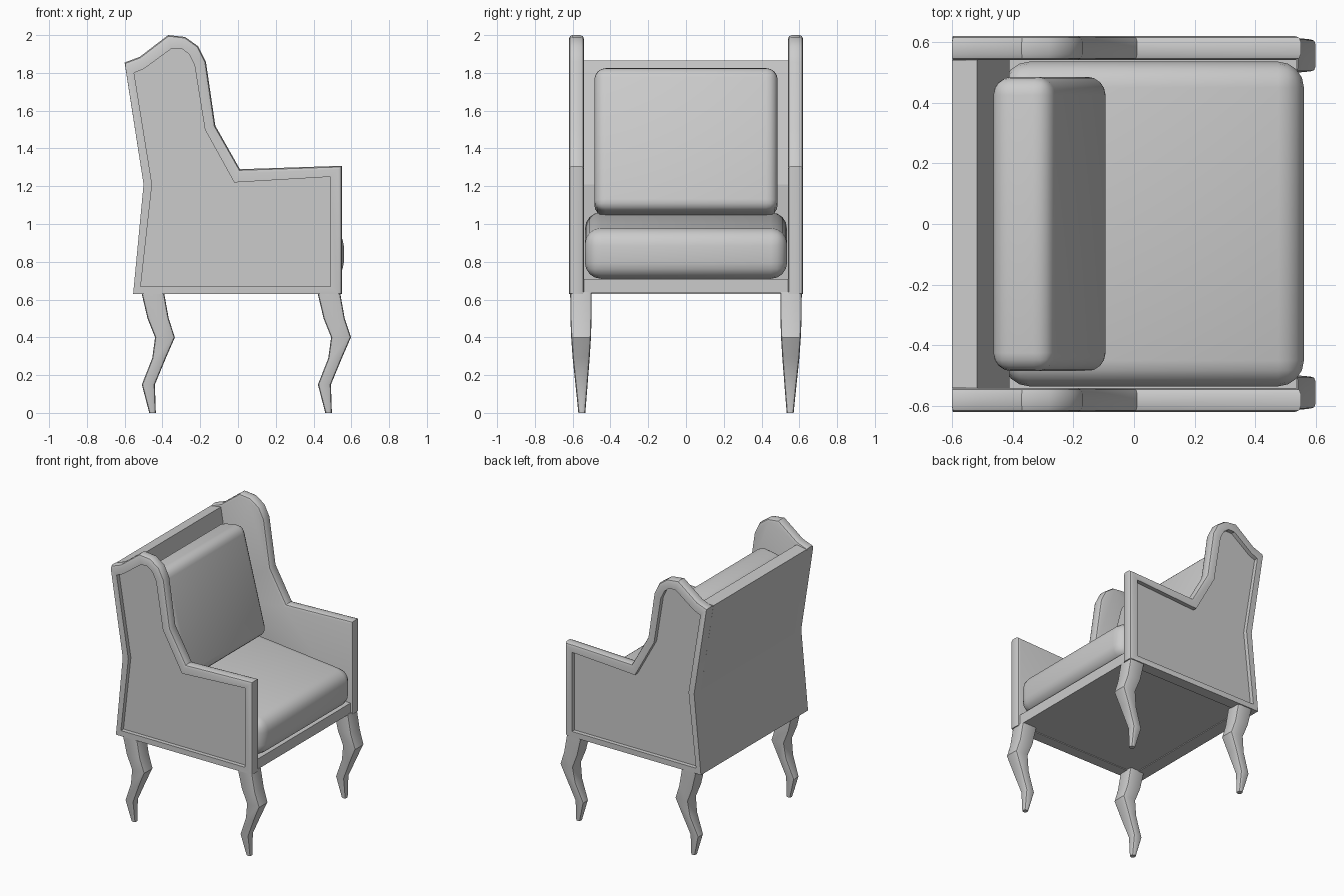
import bpy, bmesh, math

if "Cube" in bpy.data.objects:
    bpy.data.objects.remove(bpy.data.objects["Cube"])


def finish(bm, name, smooth=True):
    bmesh.ops.recalc_face_normals(bm, faces=bm.faces)
    me = bpy.data.meshes.new(name)
    bm.to_mesh(me)
    bm.free()
    ob = bpy.data.objects.new(name, me)
    bpy.context.collection.objects.link(ob)
    if smooth:
        bpy.ops.object.select_all(action='DESELECT')
        ob.select_set(True)
        bpy.context.view_layer.objects.active = ob
        bpy.ops.object.shade_smooth_by_angle(angle=math.radians(30))
    return ob


def bevel(bm, edges, width, segs):
    bmesh.ops.bevel(bm, geom=edges, offset=width, segments=segs, profile=0.5,
                    affect='EDGES', clamp_overlap=True)


def ring(bm, pts, y):
    return [bm.verts.new((x, y, z)) for x, z in pts]


def bridge(bm, a, b):
    n = len(a)
    for i in range(n):
        j = (i + 1) % n
        bm.faces.new((a[i], a[j], b[j], b[i]))


def slab(name, pts, half, width=0, segs=3):
    """Side profile extruded across the chair, optionally rounded."""
    bm = bmesh.new()
    a, b = ring(bm, pts, -half), ring(bm, pts, half)
    bridge(bm, a, b)
    bm.faces.new(a)
    bm.faces.new(b)
    if width:
        bmesh.ops.recalc_face_normals(bm, faces=bm.faces)
        bevel(bm, bm.edges[:], width, segs)
    return finish(bm, name, bool(width))


# Winged side panels with a recessed outer field
OUTER = [(-.555, .63), (.55, .63), (.55, 1.308), (.01, 1.29), (-.12, 1.52),
         (-.17, 1.86), (-.21, 1.94), (-.28, 1.99), (-.37, 2.0),
         (-.52, 1.885), (-.60, 1.855), (-.50, 1.21)]
INNER = [(-.515, .67), (.49, .67), (.49, 1.25), (-.02, 1.22), (-.175, 1.5),
         (-.23, 1.84), (-.26, 1.9), (-.3, 1.93), (-.35, 1.93),
         (-.5, 1.82), (-.55, 1.80), (-.455, 1.21)]


def side_panel(name, s):
    bm = bmesh.new()
    a, b = ring(bm, OUTER, s * .54), ring(bm, OUTER, s * .62)
    c, d = ring(bm, INNER, s * .62), ring(bm, INNER, s * .59)
    bm.faces.new(a)
    bridge(bm, a, b)
    bridge(bm, b, c)
    bridge(bm, c, d)
    bm.faces.new(d)
    bmesh.ops.recalc_face_normals(bm, faces=bm.faces)
    edges = [bm.edges.get((r[i], r[i + 1])) for r in (a, b) for i in range(1, 10)]
    bevel(bm, edges, .02, 2)
    finish(bm, name)


# Curved tapering legs: (x left, x right, z, y inner, y outer)
LEG = [(.42, .54, .64, .50, .613), (.453, .565, .5, .50, .612),
       (.493, .598, .4, .503, .608), (.478, .55, .29, .51, .60),
       (.423, .492, .15, .521, .585), (.462, .497, 0, .533, .57)]


def leg(name, dx, s):
    bm = bmesh.new()
    rings = [[bm.verts.new((x + dx, s * y, z)) for x, y in
              ((x0, y0), (x1, y0), (x1, y1), (x0, y1))]
             for x0, x1, z, y0, y1 in LEG]
    for a, b in zip(rings, rings[1:]):
        bridge(bm, a, b)
    bm.faces.new(rings[0])
    bm.faces.new(rings[-1])
    bmesh.ops.recalc_face_normals(bm, faces=bm.faces)
    long_edges = [bm.edges.get((a[i], b[i])) for a, b in zip(rings, rings[1:])
                  for i in range(4)]
    bevel(bm, long_edges, .014, 2)
    finish(bm, name)


for s, side in ((1, "left"), (-1, "right")):
    side_panel(side + "_side_panel", s)
    leg(side + "_front_leg", 0, s)
    leg(side + "_back_leg", -.932, s)

# Backrest and seat base between the side panels
slab("backrest", [(-.60, 1.852), (-.50, 1.21), (-.555, .63), (-.46, .63),
                  (-.41, 1.21), (-.517, 1.865)], .54)
slab("seat_base", [(-.48, .635), (.535, .635), (.535, .71), (-.46, .71)], .54)

# Cushions
slab("seat_cushion", [(-.43, .71), (.56, .71), (.56, .97), (-.43, 1.07)], .535, .085, 4)
slab("back_cushion", [(-.475, 1.80), (-.275, 1.835), (-.08, 1.075), (-.32, 1.03)],
     .485, .06, 4)
